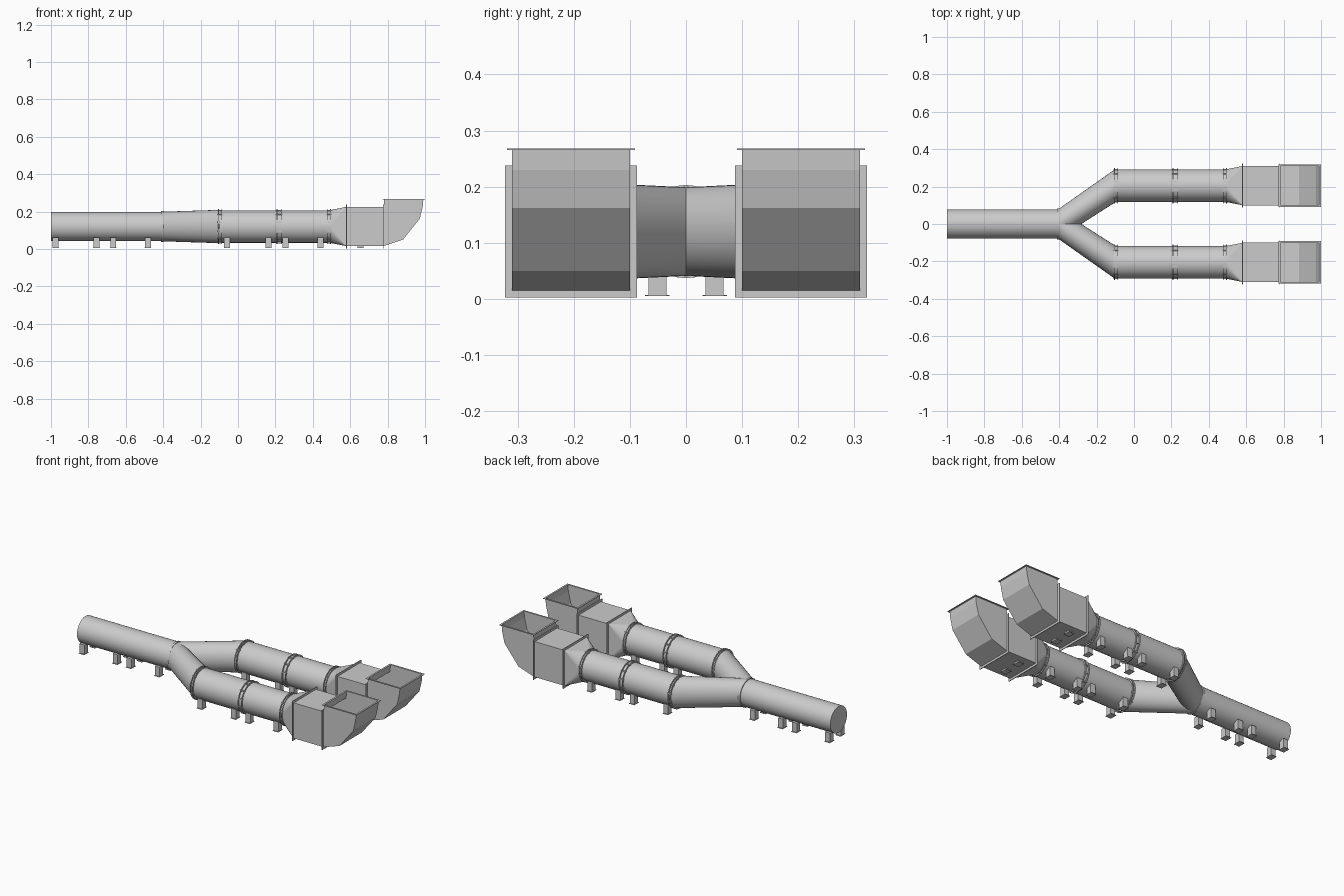
import bpy, bmesh
from math import sin, cos, pi

if "Cube" in bpy.data.objects:
    bpy.data.objects.remove(bpy.data.objects["Cube"])

ZC, YC, N = 0.12, 0.205, 32      # duct axis height, branch offset, round segments
HALF = 0.105                     # half width of the square duct


def make(name, bm, smooth=False):
    bmesh.ops.recalc_face_normals(bm, faces=bm.faces)
    me = bpy.data.meshes.new(name)
    bm.to_mesh(me)
    bm.free()
    ob = bpy.data.objects.new(name, me)
    bpy.context.collection.objects.link(ob)
    if smooth:
        bpy.ops.object.select_all(action='DESELECT')
        ob.select_set(True)
        bpy.context.view_layer.objects.active = ob
        bpy.ops.object.shade_smooth_by_angle(angle=0.6)
    return ob


def ring(bm, x, y, r, n=N):
    return [bm.verts.new((x, y + r * cos(2 * pi * i / n), ZC + r * sin(2 * pi * i / n)))
            for i in range(n)]


def bridge(bm, a, b):
    n = len(a)
    for i in range(n):
        bm.faces.new((a[i], a[(i + 1) % n], b[(i + 1) % n], b[i]))


def tube(name, x0, y0, r0, x1, y1, r1, cap=False):
    bm = bmesh.new()
    a, b = ring(bm, x0, y0, r0), ring(bm, x1, y1, r1)
    bridge(bm, a, b)
    if cap:
        bm.faces.new(a)
    make(name, bm, True)


def box(bm, x0, x1, y0, y1, z0, z1):
    vs = bmesh.ops.create_cube(bm, size=1)['verts']
    for v in vs:
        v.co = ((x0 + x1) / 2 + v.co.x * (x1 - x0), (y0 + y1) / 2 + v.co.y * (y1 - y0),
                (z0 + z1) / 2 + v.co.z * (z1 - z0))


def round_flange(name, x, y, r_in, r_out, t=0.006):
    bm = bmesh.new()
    loops = [ring(bm, x + dx, y, r) for dx, r in
             ((-t / 2, r_in), (-t / 2, r_out), (t / 2, r_out), (t / 2, r_in))]
    for k in range(4):
        bridge(bm, loops[k], loops[(k + 1) % 4])
    make(name, bm, True)


def bolts(name, x, y, r, length, n=12):
    bm = bmesh.new()
    for i in range(n):
        a = 2 * pi * (i + 0.5) / n
        by, bz = y + r * cos(a), ZC + r * sin(a)
        box(bm, x - length / 2, x + length / 2, by - .003, by + .003, bz - .003, bz + .003)
    make(name, bm)


def square_flange(name, x, y, lip=0.0125, t=0.004):
    bm = bmesh.new()
    i, o = HALF, HALF + lip
    for s in (-1, 1):
        lo, hi = sorted((s * i, s * o))
        box(bm, x - t / 2, x + t / 2, y + lo, y + hi, ZC - o, ZC + o)
        box(bm, x - t / 2, x + t / 2, y - i, y + i, ZC + lo, ZC + hi)
    make(name, bm)


def legs(name, xs, y, top, base=0.004):
    bm = bmesh.new()
    for x in xs:
        for s in (-1, 1):
            c = y + s * 0.051
            box(bm, x - .016, x + .016, c - .016, c + .016, base, top)
            box(bm, x - .018, x + .018, c - .022, c + .022, base, base + .002)
    make(name, bm)


# Main trunk
tube("main_pipe", -1.0, 0, .078, -.405, 0, .078, cap=True)
round_flange("main_flange", -.405, 0, .076, .083, .012)
legs("main_legs", (-.975, -.757, -.667, -.482), 0, .062, .005)

for side, s in (("left", 1), ("right", -1)):
    y = s * YC
    # Slanted wye branch and two straight round sections
    tube(side + "_wye_branch", -.405, 0, .079, -.1, y, .089)
    tube(side + "_round_duct_a", -.1, y, .087, .22, y, .087)
    tube(side + "_round_duct_b", .22, y, .087, .49, y, .087)
    for j, x in enumerate((-.097, .22, .487)):
        gap = .011 if j == 1 else .007
        for k in (-1, 1):
            round_flange(f"{side}_round_flange_{j}_{k}", x + k * gap, y, .086, .0945, .004)
        bolts(f"{side}_bolts_{j}", x, y, .0895, gap * 2 + .01)

    # Round to square transition: corner fans and flat triangles
    bm = bmesh.new()
    c = ring(bm, .49, y, .087)
    q = [bm.verts.new((.58, y + a * HALF, ZC + b * HALF))
         for a, b in ((1, 1), (-1, 1), (-1, -1), (1, -1))]
    step = N // 4
    for k in range(4):
        for i in range(step):
            bm.faces.new((c[k * step + i], c[(k * step + i + 1) % N], q[k]))
        bm.faces.new((c[(k + 1) * step % N], q[(k + 1) % 4], q[k]))
    make(side + "_transition", bm)

    # Square duct, open at both ends
    bm = bmesh.new()
    loops = [[bm.verts.new((x, y + a * HALF, ZC + b * HALF))
              for a, b in ((1, 1), (-1, 1), (-1, -1), (1, -1))] for x in (.58, .778)]
    bridge(bm, *loops)
    make(side + "_square_duct", bm)
    square_flange(side + "_square_flange_a", .58, y)
    square_flange(side + "_square_flange_b", .776, y)

    # Upturned outlet elbow, open at the top
    bm = bmesh.new()
    prof = [(.778, .225), (.778, .015), (.882, .05), (.972, .162), (.988, .23), (.991, .266), (.782, .266)]
    a, b = [[bm.verts.new((px, y + k * HALF, pz)) for px, pz in prof] for k in (-1, 1)]
    bm.faces.new(a)
    bm.faces.new(b)
    for i in (1, 2, 3, 4, 6):
        j = (i + 1) % 7
        bm.faces.new((a[i], a[j], b[j], b[i]))
    make(side + "_outlet_elbow", bm)

    # Thin rim around the outlet
    bm = bmesh.new()
    for k in (-1, 1):
        lo, hi = sorted((y + k * .104, y + k * .114))
        box(bm, .773, 1.0, lo, hi, .265, .268)
    for x0, x1 in ((.773, .783), (.99, 1.0)):
        box(bm, x0, x1, y - .104, y + .104, .265, .268)
    make(side + "_outlet_rim", bm)

    # Supports
    legs(side + "_duct_legs", (-.058, .162, .255, .44), y, .062)
    legs(side + "_box_feet", (.655,), y, .017)
